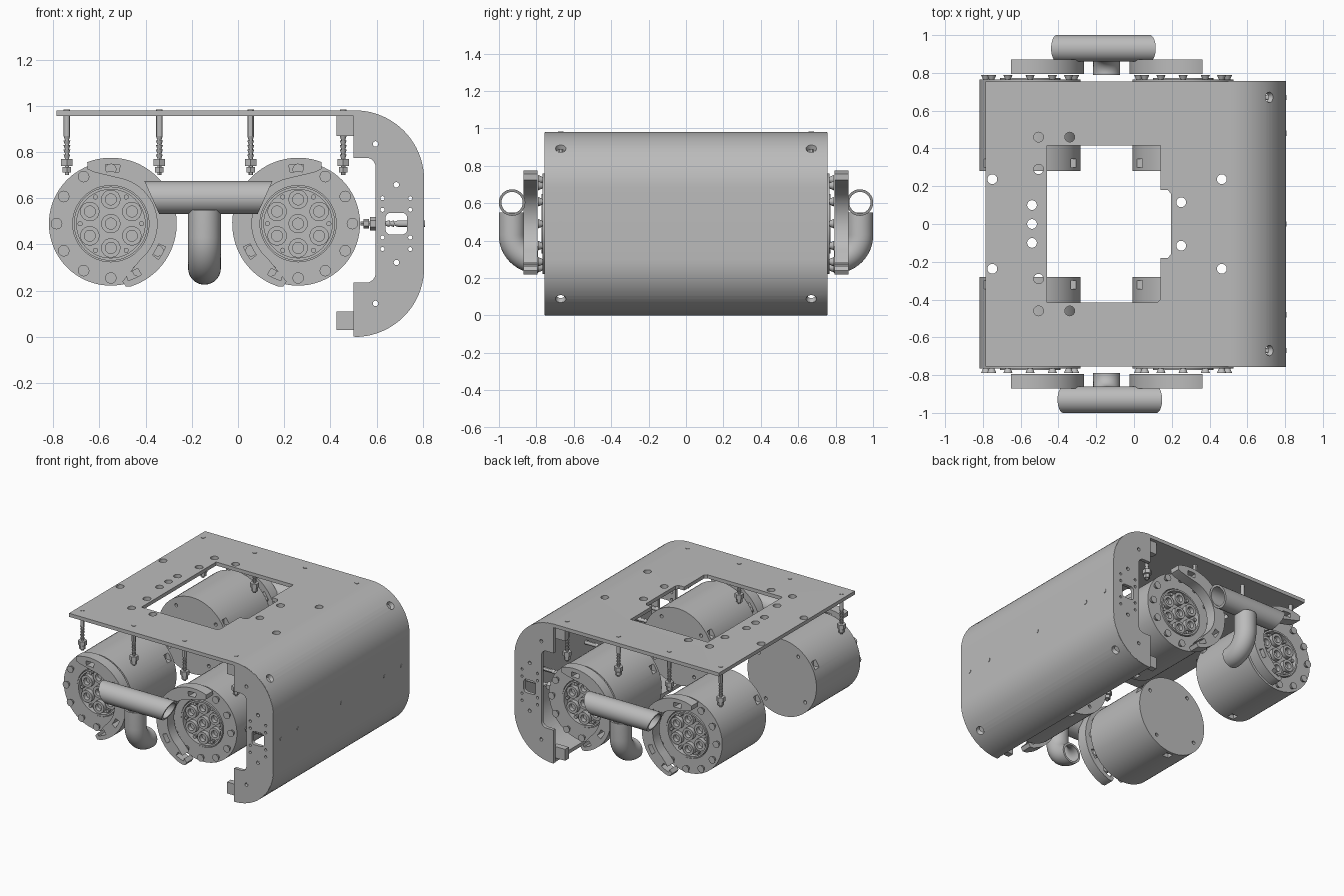
import bpy, bmesh
from math import sin, cos, radians, pi
from mathutils import Vector, Matrix

cube = bpy.data.objects.get("Cube")
if cube:
    bpy.data.objects.remove(cube)

grey = bpy.data.materials.new("plain_grey")
grey.use_nodes = True
GREY = (0.5, 0.5, 0.5, 1)
grey.diffuse_color = GREY
grey.node_tree.nodes["Principled BSDF"].inputs["Base Color"].default_value = GREY

MID_Z = 0.49            # height of the motor axes
PIPE_X = -0.145         # middle between the motors
MOTORS = ((-0.55, 1), (0.26, -1))   # centre x, direction towards the pipe


def cyl(bm, a, b, r, r2=None, n=24):
    a, b = Vector(a), Vector(b)
    d = b - a
    mat = Matrix.Translation((a + b) / 2) @ d.to_track_quat('Z', 'Y').to_matrix().to_4x4()
    bmesh.ops.create_cone(bm, cap_ends=True, segments=n, radius1=r,
                          radius2=r if r2 is None else r2, depth=d.length, matrix=mat)


def prism(bm, pts, axis, a, b):
    """Extrude a polygon along y (points are x, z) or z (points are x, y)."""
    def place(p, h):
        return (p[0], h, p[1]) if axis == 'y' else (p[0], p[1], h)
    lo = [bm.verts.new(place(p, a)) for p in pts]
    hi = [bm.verts.new(place(p, b)) for p in pts]
    bm.faces.new(lo)
    bm.faces.new(hi)
    for i in range(len(pts)):
        j = (i + 1) % len(pts)
        bm.faces.new((lo[i], lo[j], hi[j], hi[i]))


def tube(bm, rings, r, inner, n=32):
    """Hollow pipe through rings given as (centre, u, v)."""
    loops = []
    for rad, seq in ((r, rings), (inner, rings[::-1])):
        for c, u, v in seq:
            loops.append([bm.verts.new(Vector(c) + rad * (cos(2 * pi * k / n) * Vector(u)
                          + sin(2 * pi * k / n) * Vector(v))) for k in range(n)])
    for p, q in zip(loops, loops[1:] + loops[:1]):
        for k in range(n):
            m = (k + 1) % n
            bm.faces.new((p[k], p[m], q[m], q[k]))


def arc(cx, cy, r, a0, a1, n=12):
    return [(cx + r * cos(radians(a0 + (a1 - a0) * i / n)),
             cy + r * sin(radians(a0 + (a1 - a0) * i / n))) for i in range(n + 1)]


def finish(name, bm, cutter=None):
    def make(nm, b):
        bmesh.ops.recalc_face_normals(b, faces=b.faces)
        me = bpy.data.meshes.new(nm)
        b.to_mesh(me)
        b.free()
        me.materials.append(grey)
        ob = bpy.data.objects.new(nm, me)
        bpy.context.collection.objects.link(ob)
        return ob
    ob = make(name, bm)
    bpy.ops.object.select_all(action='DESELECT')
    bpy.context.view_layer.objects.active = ob
    ob.select_set(True)
    if cutter:
        tool = make(name + "_cutter", cutter)
        mod = ob.modifiers.new("cut", 'BOOLEAN')
        mod.operation, mod.solver, mod.object = 'DIFFERENCE', 'EXACT', tool
        bpy.ops.object.modifier_apply(modifier="cut")
        bpy.data.objects.remove(tool)
    bpy.ops.object.shade_smooth_by_angle(angle=radians(30))
    return ob


# Bent sheet: flat top running into the rounded side
bm, cut = bmesh.new(), bmesh.new()
outer = arc(0.505, 0.68, 0.3, 90, 0, 20) + arc(0.505, 0.3, 0.3, 0, -90, 20)
inner = arc(0.505, 0.3, 0.275, -90, 0, 20) + arc(0.505, 0.68, 0.275, 0, 90, 20)
prism(bm, [(-0.785, 0.98)] + outer + inner + [(-0.785, 0.955)], 'y', -0.755, 0.755)
prism(cut, [(-0.46, -0.415), (0.125, -0.415), (0.14, -0.4), (0.14, -0.18), (0.18, -0.18),
            (0.195, -0.16), (0.195, 0.16), (0.18, 0.18), (0.14, 0.18), (0.14, 0.415),
            (-0.46, 0.415)], 'z', 0.9, 1.05)
for x, y in ((-0.505, 0.46), (-0.34, 0.46), (-0.505, 0.29), (-0.54, 0.1),
             (-0.75, 0.237), (0.465, 0.237), (0.25, 0.115)):
    for s in (-1, 1):
        cyl(cut, (x, s * y, 0.9), (x, s * y, 1.05), 0.026, n=16)
cyl(cut, (-0.54, 0, 0.9), (-0.54, 0, 1.05), 0.026, n=16)
for s in (-1, 1):       # countersunk corner holes
    for z, up in ((0.68, 1), (0.3, -1)):
        d = Vector((1, 0, up)).normalized()
        c = Vector((0.505, s * 0.67, z))
        cyl(cut, c + d * 0.25, c + d * 0.305, 0.01, 0.03)
finish("bent_cover", bm, cut)

# C-shaped end plates with bolt holes and a window
for s, side in ((-1, "front"), (1, "back")):
    bm, cut = bmesh.new(), bmesh.new()
    shape = ([(0.5, 0.979)] + arc(0.505, 0.68, 0.299, 90, 0, 20)
             + arc(0.505, 0.3, 0.299, 0, -90, 20) + [(0.5, 0.001), (0.5, 0.235)]
             + arc(0.555, 0.275, 0.04, -90, 0, 6) + arc(0.555, 0.735, 0.04, 0, 90, 6) + [(0.5, 0.775)])
    prism(bm, shape, 'y', s * 0.733, s * 0.757)
    window = []
    for k, (dx, dz) in enumerate(((1, 1), (-1, 1), (-1, -1), (1, -1))):
        window += arc(0.685 + dx * 0.025, MID_Z + dz * 0.025, 0.022, 90 * k, 90 * k + 90, 4)
    prism(cut, window, 'y', s * 0.7, s * 0.8)
    holes = [(0.595, dz, 0.012) for dz in (0.345, -0.345)] + [(0.685, dz, 0.012) for dz in (0.168, -0.168)]
    holes += [(x, dz, 0.009) for x in (0.625, 0.745) for dz in (0.11, 0.06, -0.06, -0.11)]
    for x, dz, r in holes:
        cyl(cut, (x, s * 0.7, MID_Z + dz), (x, s * 0.8, MID_Z + dz), r, n=12)
    finish(side + "_end_plate", bm, cut)

    # Small corner brackets behind the end plate
    bm = bmesh.new()
    for z0, z1 in ((0.03, 0.11), (0.87, 0.956)):
        prism(bm, [(0.427, z0), (0.52, z0), (0.52, z1), (0.427, z1)], 'y', s * 0.69, s * 0.732)
    finish(side + "_brackets", bm)

# Threaded hangers: standoff, thread, two nuts and a tip
def hanger(bm, base, d, length):
    base, d = Vector(base), Vector(d)
    def part(a, b, r, r2=None, n=12):
        cyl(bm, base + d * a, base + d * b, r, r2, n)
    part(-0.028, 0.085, 0.014)
    part(0.08, length, 0.009)
    for k in range(int((length - 0.15) / 0.02) + 1):
        part(0.085 + k * 0.02, 0.1 + k * 0.02, 0.015, 0.01)
    part(length - 0.07, length - 0.04, 0.029, n=6)
    part(length - 0.036, length - 0.012, 0.021, n=6)


bm = bmesh.new()
for s in (-1, 1):
    for x in (-0.74, -0.34, 0.055, 0.455):
        hanger(bm, (x, s * 0.67, 0.955), (0, 0, -1), 0.255)
finish("top_hangers", bm)
bm = bmesh.new()
for y in (-0.67, -0.48, 0, 0.48, 0.67):
    hanger(bm, (0.78, y, MID_Z), (-1, 0, 0), 0.25)
finish("side_hangers", bm)

# Motors, their clamps and the pipe tee on each end
for s, side in ((-1, "front"), (1, "back")):
    for cx, toward in MOTORS:
        label = side + ("_right" if toward > 0 else "_left")

        def at(r, a, y):
            return (cx + toward * r * cos(radians(a)), s * y, MID_Z + r * sin(radians(a)))

        # Can with a recessed outer face
        bm, cut = bmesh.new(), bmesh.new()
        cyl(bm, at(0, 0, 0.28), at(0, 0, 0.766), 0.268, n=72)
        cyl(cut, at(0, 0, 0.735), at(0, 0, 0.8), 0.165, n=48)
        for a in (35, 125, 215, 305):       # holes in the inner face
            cyl(cut, at(0.22, a, 0.27), at(0.22, a, 0.31), 0.012, n=12)
        for a in (31, 149, 270):            # slots in the wall
            p, t = at(0.262, a, 0), 0.024
            prism(cut, [(p[0] - t, p[2] - t), (p[0] + t, p[2] - t), (p[0] + t, p[2] + t),
                        (p[0] - t, p[2] + t)], 'y', s * 0.3, s * 0.345)
        finish(label + "_motor", bm, cut)

        # Face ring with hollow bosses and small screws
        bm = bmesh.new()
        U, V = (1, 0, 0), (0, 0, 1)
        tube(bm, [(at(0, 0, 0.73), U, V), (at(0, 0, 0.773), U, V)], 0.16, 0.148, 48)
        for k in range(7):
            r = 0.105 if k else 0
            tube(bm, [(at(r, 30 + k * 60, y), U, V) for y in (0.73, 0.764)], 0.042, 0.024, 18)
            cyl(bm, at(0.133, k * 60, 0.73), at(0.133, k * 60, 0.76), 0.011, n=10)
        finish(label + "_motor_face", bm)

        # Rim bolts
        bm = bmesh.new()
        for k in range(12):
            cyl(bm, at(0.235, k * 30, 0.76), at(0.235, k * 30, 0.79), 0.012, 0.025, 12)
        finish(label + "_rim_bolts", bm)

        # Crescent clamp with slots
        def mirrored(pts):
            return [(cx + toward * x, MID_Z + z) for x, z in pts]
        bm, cut = bmesh.new(), bmesh.new()
        crescent = (arc(0, 0, 0.285, 111, -72, 40) + [(0.065, -0.272), (0.05, -0.25)]
                    + arc(0, 0, 0.2, -50, 80, 24) + [(-0.07, 0.222), (-0.1, 0.235)])
        prism(bm, mirrored(crescent), 'y', s * 0.795, s * 0.87)
        for a in (88, 33, -30, -66):
            prism(cut, mirrored(arc(0, 0, 0.257, a - 7, a + 7, 5) + arc(0, 0, 0.225, a + 7, a - 7, 5)),
                  'y', s * 0.78, s * 0.89)
        finish(label + "_clamp", bm, cut)

    # Cross pipe with slanted open ends
    mid, py, pz = PIPE_X - s * 0.017, s * 0.93, 0.603
    bm = bmesh.new()
    tube(bm, [((mid + d * 0.245, py, pz), (0, 1, 0), (d * 0.45, 0, 1)) for d in (-1, 1)], 0.071, 0.057)
    finish(side + "_cross_pipe", bm)

    # Drop pipe curving inwards
    rings = [((PIPE_X, py, 0.55), (1, 0, 0), (0, 1, 0))]
    for k in range(13):
        t = radians(90 * k / 12)
        rings.append(((PIPE_X, s * (0.80 + 0.13 * cos(t)), 0.43 - 0.133 * sin(t)),
                      (1, 0, 0), (0, cos(t), -s * sin(t))))
    rings.append(((PIPE_X, s * 0.79, 0.297), (1, 0, 0), (0, 0, -s)))
    bm = bmesh.new()
    tube(bm, rings, 0.071, 0.057)
    finish(side + "_drop_pipe", bm)

# Thin screw heads over the hangers
bm = bmesh.new()
for s in (-1, 1):
    for x in (-0.74, -0.34, 0.055, 0.455):
        cyl(bm, (x, s * 0.67, 0.979), (x, s * 0.67, 0.982), 0.014, n=12)
for y in (-0.67, -0.48, 0, 0.48, 0.67):
    cyl(bm, (0.804, y, MID_Z), (0.807, y, MID_Z), 0.014, n=12)
finish("screw_heads", bm)
